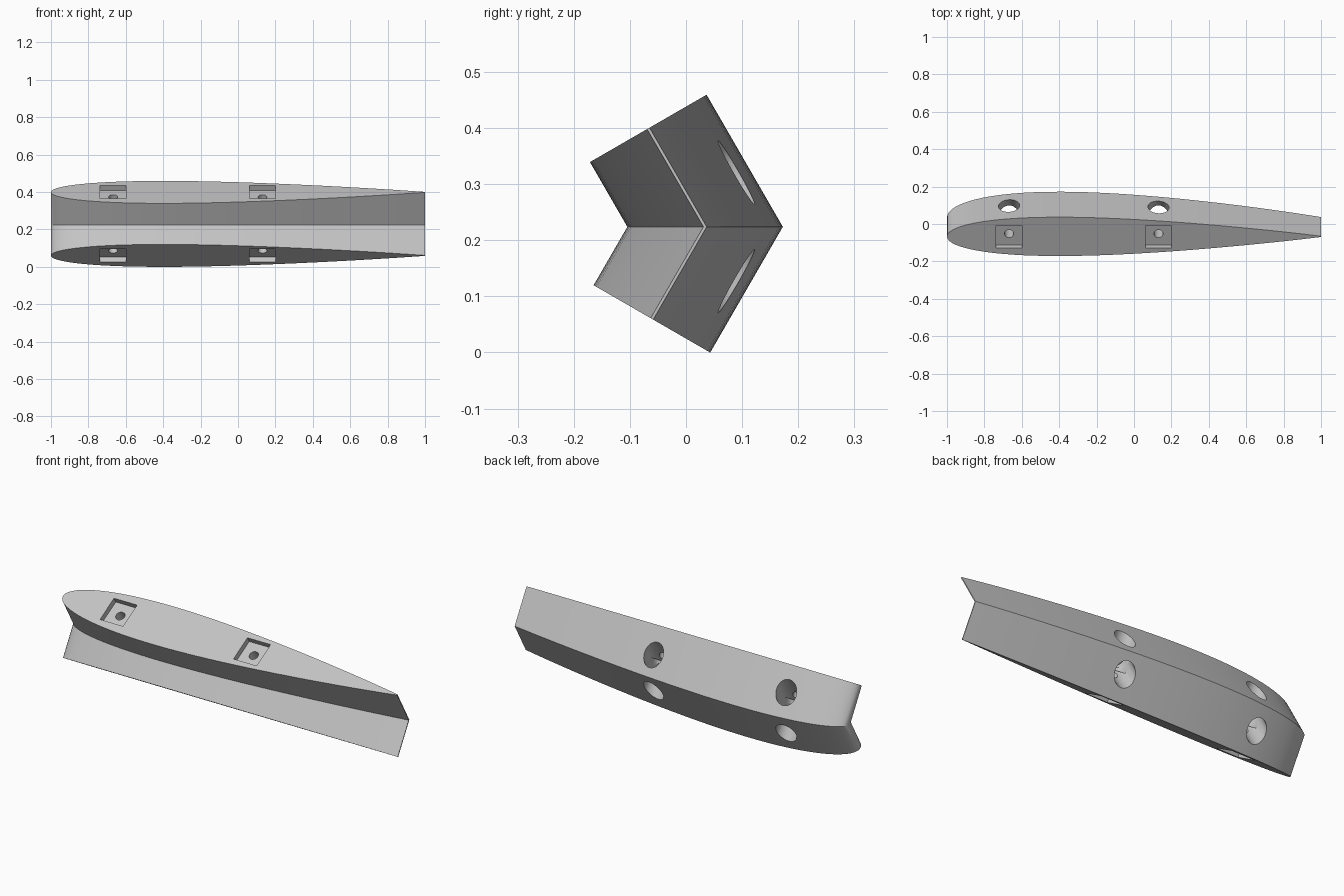
import bpy, bmesh, math
from mathutils import Vector, Matrix

cube = bpy.data.objects.get("Cube")
if cube:
    bpy.data.objects.remove(cube, do_unlink=True)

grey = bpy.data.materials.new("plain grey")
grey.use_nodes = True
colour = (0.55, 0.55, 0.55, 1)
grey.diffuse_color = colour
grey.node_tree.nodes["Principled BSDF"].inputs["Base Color"].default_value = colour

# Joint centre line and the two arm directions, 120 degrees apart
CENTRE = Vector((0, 0.034, 0.224))
S = math.sin(math.radians(60))
ARMS = [(Vector((0, -0.5, S)), 0.2025), (Vector((0, -0.5, -S)), 0.1895)]
BOLT_X = (-0.668, 0.131)


def make_object(name, bm):
    bmesh.ops.recalc_face_normals(bm, faces=bm.faces)
    mesh = bpy.data.meshes.new(name)
    bm.to_mesh(mesh)
    bm.free()
    mesh.materials.append(grey)
    obj = bpy.data.objects.new(name, mesh)
    bpy.context.collection.objects.link(obj)
    return obj


def half_thickness(c):
    # Symmetric streamlined section, 12 percent thick
    return 1.2 * (0.2969 * math.sqrt(c) - 0.126 * c - 0.3516 * c**2
                  + 0.2843 * c**3 - 0.1015 * c**4)


def section(n=40):
    chord = [(1 - math.cos(math.pi * i / n)) / 2 for i in range(n + 1)]
    back = [(2 * c - 1, half_thickness(c)) for c in chord]
    return back + [(x, -t) for x, t in reversed(back[1:])]


# Body: one section swept along the bent path, mitred at the joint
def build_body():
    bm = bmesh.new()
    outline = section()
    rings = []
    for direction, length in ARMS:
        across = Vector((0, S, math.copysign(0.5, direction.z)))
        end = CENTRE + direction * length
        rings.append([bm.verts.new(end + Vector((x, 0, 0)) + across * t) for x, t in outline])
    mitre = [bm.verts.new(CENTRE + Vector((x, t / S, 0))) for x, t in outline]
    for ring in rings:
        bm.faces.new(ring)
        for i in range(len(ring)):
            j = (i + 1) % len(ring)
            bm.faces.new((ring[i], ring[j], mitre[j], mitre[i]))
    return make_object("bent_foil_bracket", bm)


def frame(direction, x, distance):
    across = Vector((1, 0, 0)).cross(direction)
    m = Matrix((Vector((1, 0, 0)), across, direction)).transposed().to_4x4()
    m.translation = CENTRE + direction * distance + Vector((x, 0, 0))
    return m


def bore(bm, direction, x, start, stop, radius):
    bmesh.ops.create_cone(bm, cap_ends=True, segments=48, radius1=radius, radius2=radius,
                          depth=stop - start,
                          matrix=frame(direction, x, (start + stop) / 2))


def square_pocket(bm, direction, x, start, stop, width):
    size = Matrix.Diagonal((width, width, stop - start, 1))
    bmesh.ops.create_cube(bm, size=1, matrix=frame(direction, x, (start + stop) / 2) @ size)


body = build_body()

# Nut pockets, bolt holes and access bores, cut along each arm
cutters = []
for side, (direction, length) in zip(("upper", "lower"), ARMS):
    for place, x in zip(("front", "rear"), BOLT_X):
        shapes = {
            "access_bore": lambda bm: bore(bm, direction, x, -0.4, 0.04, 0.0565),
            "bolt_hole": lambda bm: bore(bm, direction, x, 0.02, length - 0.01, 0.024),
            "nut_pocket": lambda bm: square_pocket(bm, direction, x, length - 0.03,
                                                   length + 0.05, 0.138),
        }
        for kind, shape in shapes.items():
            bm = bmesh.new()
            shape(bm)
            cutter = make_object(f"{side}_{place}_{kind}_cutter", bm)
            cutter.hide_render = True
            cutters.append(cutter)

bpy.ops.object.select_all(action='DESELECT')
bpy.context.view_layer.objects.active = body
body.select_set(True)
for cutter in cutters:
    cut = body.modifiers.new(cutter.name, 'BOOLEAN')
    cut.operation = 'DIFFERENCE'
    cut.solver = 'EXACT'
    cut.object = cutter
    bpy.ops.object.modifier_apply(modifier=cut.name)
for cutter in cutters:
    bpy.data.objects.remove(cutter, do_unlink=True)

bpy.ops.object.shade_smooth_by_angle(angle=math.radians(30))
